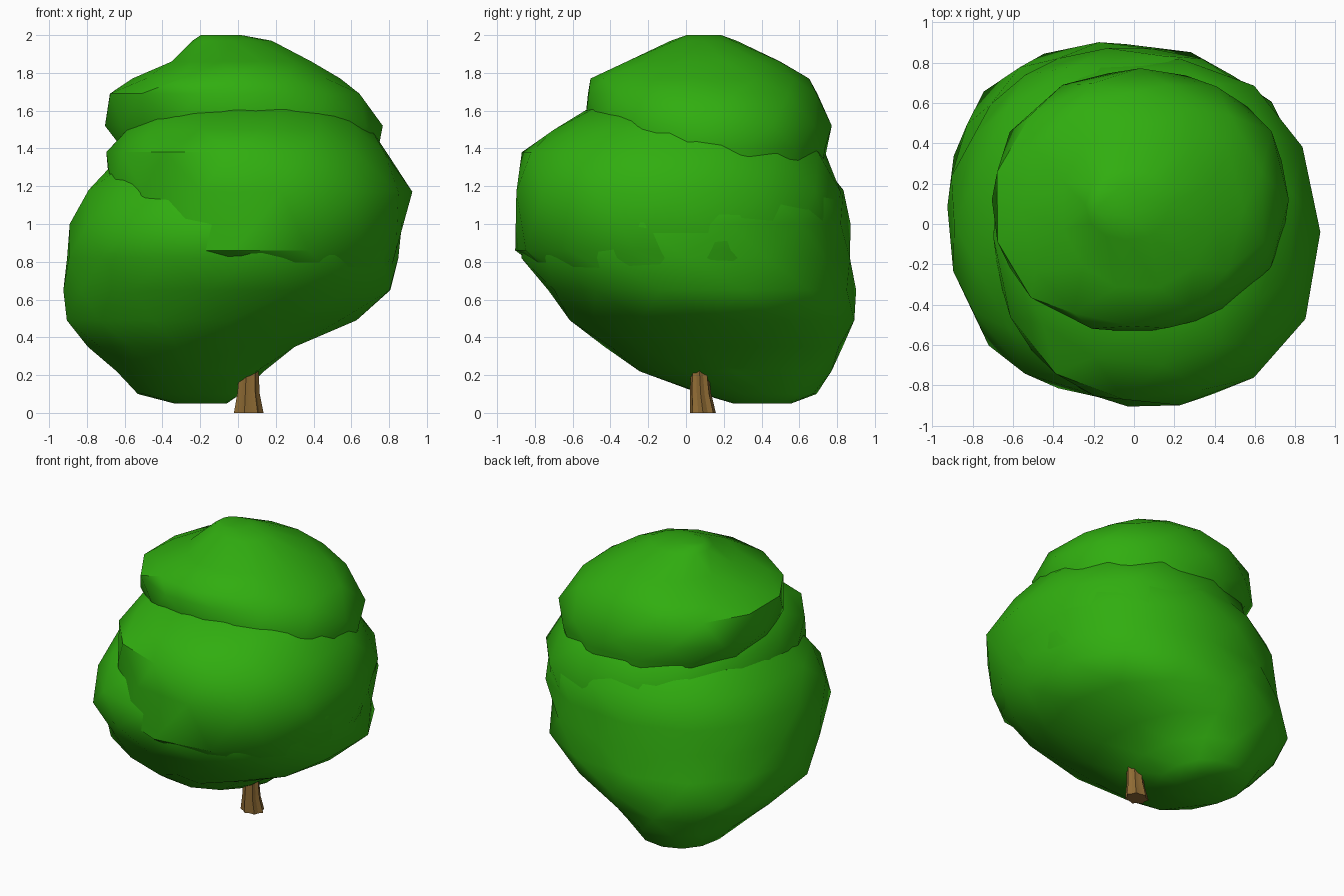
import bpy, bmesh, math, random

random.seed(4)
cube = bpy.data.objects.get("Cube")
if cube:
    bpy.data.objects.remove(cube, do_unlink=True)


def material(name, rgb):
    mat = bpy.data.materials.new(name)
    mat.use_nodes = True
    mat.diffuse_color = (*rgb, 1)
    mat.node_tree.nodes["Principled BSDF"].inputs["Base Color"].default_value = (*rgb, 1)
    return mat


def loft(name, rings, sides, mat, twist=0.5, power=1.0, ridge=0.0, jitter=0.0, angle=35):
    """Skin a stack of rounded rings given as (z, x min, x max, y min, y max)."""
    bm = bmesh.new()
    loops = []
    for i, (z, x0, x1, y0, y1) in enumerate(rings):
        loop = []
        for k in range(sides):
            a = math.tau * (k + twist * i) / sides
            c, s = math.cos(a), math.sin(a)
            r = 1 - ridge * (k % 2) + random.uniform(-jitter, jitter)
            x = (x0 + x1) / 2 + (x1 - x0) / 2 * r * math.copysign(abs(c) ** power, c)
            y = (y0 + y1) / 2 + (y1 - y0) / 2 * r * math.copysign(abs(s) ** power, s)
            loop.append(bm.verts.new((x, y, z)))
        loops.append(loop)
    # Staggered rings are joined by alternating triangles
    for low, high in zip(loops, loops[1:]):
        for k in range(sides):
            n = (k + 1) % sides
            bm.faces.new((low[k], low[n], high[k]))
            bm.faces.new((low[n], high[n], high[k]))
    bm.faces.new(loops[0][::-1])
    bm.faces.new(loops[-1])
    mesh = bpy.data.meshes.new(name)
    bm.to_mesh(mesh)
    bm.free()
    mesh.materials.append(mat)
    obj = bpy.data.objects.new(name, mesh)
    bpy.context.collection.objects.link(obj)
    bpy.ops.object.select_all(action="DESELECT")
    obj.select_set(True)
    bpy.context.view_layer.objects.active = obj
    bpy.ops.object.shade_smooth_by_angle(angle=math.radians(angle))
    return obj


leaf = material("leaf green", (0.03, 0.42, 0.005))
bark = material("bark brown", (0.28, 0.15, 0.035))

# Domed crown with a blunt overhanging rim
loft("crown_foliage", [
    (1.15, -0.50, 0.70, -0.40, 0.70),
    (1.40, -0.63, 0.76, -0.48, 0.76),
    (1.52, -0.71, 0.77, -0.53, 0.77),
    (1.69, -0.70, 0.66, -0.54, 0.71),
    (1.77, -0.56, 0.54, -0.51, 0.65),
    (1.86, -0.36, 0.40, -0.33, 0.51),
    (1.97, -0.24, 0.18, -0.08, 0.27),
    (2.00, -0.20, 0.02, 0.00, 0.19),
], 12, leaf, power=0.95, jitter=0.012)

# Middle tier, pushed forward into a sloping shelf
loft("middle_foliage", [
    (0.70, -0.60, 0.80, -0.70, 0.74),
    (0.86, -0.70, 0.86, -0.90, 0.82),
    (1.17, -0.70, 0.93, -0.91, 0.83),
    (1.38, -0.69, 0.80, -0.87, 0.74),
    (1.50, -0.60, 0.70, -0.70, 0.60),
    (1.62, -0.45, 0.55, -0.50, 0.45),
], 13, leaf, power=0.93, jitter=0.012)

# Lower mass, leaning to the back right as it narrows
loft("lower_foliage", [
    (0.05, -0.34, -0.06, 0.25, 0.56),
    (0.10, -0.53, 0.02, 0.08, 0.69),
    (0.22, -0.65, 0.14, -0.25, 0.77),
    (0.35, -0.79, 0.31, -0.43, 0.84),
    (0.49, -0.92, 0.62, -0.62, 0.89),
    (0.65, -0.92, 0.82, -0.74, 0.91),
    (0.82, -0.92, 0.85, -0.87, 0.87),
    (1.00, -0.90, 0.89, -0.88, 0.88),
    (1.18, -0.81, 0.85, -0.78, 0.83),
    (1.32, -0.66, 0.70, -0.60, 0.72),
], 13, leaf, power=0.92, jitter=0.012)

# Ridged trunk flaring at the foot
loft("trunk", [
    (0.00, -0.03, 0.135, 0.02, 0.16),
    (0.10, -0.01, 0.115, 0.02, 0.135),
    (0.30, 0.01, 0.105, 0.025, 0.11),
], 14, bark, twist=0, ridge=0.18, angle=20)
